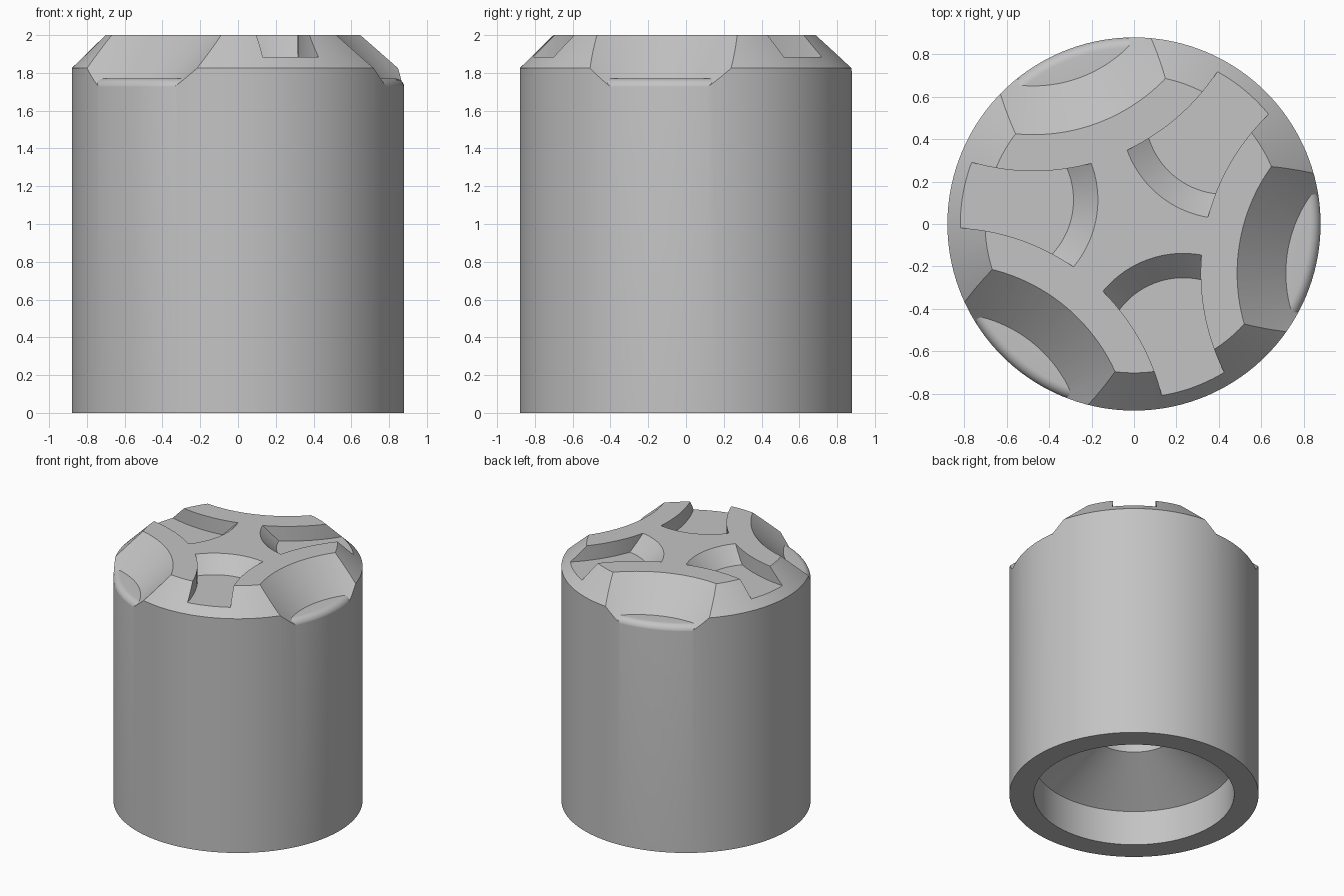
import bpy, math
from math import cos, sin, pi, radians

if "Cube" in bpy.data.objects:
    bpy.data.objects.remove(bpy.data.objects["Cube"], do_unlink=True)

RADIUS = 0.88
SEGMENTS = 144
AXIS_ANGLE = radians(-9.75)      # direction of the first scallop
SCALLOP_DIST = 1.372
SCALLOP_TOP = 0.866              # scallop radius at the top face

grey = bpy.data.materials.new("plain grey")
grey.use_nodes = True
colour = (0.55, 0.55, 0.55, 1)
grey.diffuse_color = colour
grey.node_tree.nodes["Principled BSDF"].inputs["Base Color"].default_value = colour


def lathe(name, profile, centre=(0, 0)):
    """Closed solid turned about a vertical axis; profile runs pole to pole."""
    cx, cy = centre
    verts, rings, faces = [], [], []
    for r, z in profile:
        count = 1 if r == 0 else SEGMENTS
        rings.append([len(verts) + i for i in range(count)])
        for i in range(count):
            a = 2 * pi * i / SEGMENTS
            verts.append((cx + r * cos(a), cy + r * sin(a), z))
    for low, high in zip(rings, rings[1:]):
        for i in range(SEGMENTS):
            j = (i + 1) % SEGMENTS
            if len(low) == 1:
                faces.append((low[0], high[j], high[i]))
            elif len(high) == 1:
                faces.append((low[i], low[j], high[0]))
            else:
                faces.append((low[i], low[j], high[j], high[i]))
    mesh = bpy.data.meshes.new(name)
    mesh.from_pydata(verts, [], faces)
    mesh.materials.append(grey)
    obj = bpy.data.objects.new(name, mesh)
    bpy.context.collection.objects.link(obj)
    return obj


def cut(target, cutter, keep=False):
    """Subtract cutter from target."""
    mod = target.modifiers.new("cut", "BOOLEAN")
    mod.operation = "DIFFERENCE"
    mod.solver = "EXACT"
    mod.object = cutter
    bpy.context.view_layer.objects.active = target
    bpy.ops.object.modifier_apply(modifier=mod.name)
    if not keep:
        bpy.data.objects.remove(cutter, do_unlink=True)


def polar(dist, angle):
    return dist * cos(angle), dist * sin(angle)


def frustum(name, centre, r0, z0, r1, z1):
    return lathe(name, [(0, z0), (r0, z0), (r1, z1), (0, z1)], centre)


# Body: stepped socket underneath, chamfered rim on top
body = lathe("cylinder_body", [
    (0, 1.3), (0.3, 1.3), (0.3, 0.52), (0.707, 0.27), (0.707, 0),
    (RADIUS, 0), (RADIUS, 1.825), (0.702, 2), (0, 2)])

# Rounded shoulder that forms the floor of each scallop
edge = RADIUS + 0.0008
shoulder = lathe("shoulder_helper", [(0, 1.5), (edge, 1.5)] + [
    (edge - 0.05 + 0.05 * cos(a), 1.72 + 0.05 * sin(a))
    for a in (pi / 2 * i / 8 for i in range(9))] + [(0, 1.77)])

for k in range(3):
    turn = AXIS_ANGLE + k * 2 * pi / 3
    # Conical scallop in the rim
    scallop = frustum("scallop_cutter", polar(SCALLOP_DIST, turn),
                      SCALLOP_TOP - 0.35, 1.65, SCALLOP_TOP + 0.1, 2.1)
    cut(scallop, shoulder, keep=True)
    cut(body, scallop)

    # Slot between scallops: sloped inner end, side walls concentric with scallops
    middle = turn + pi / 3
    slot = frustum("slot_cutter", polar(0.67, middle), 0.375, 1.885, 0.59, 2.1)
    for side in (-1, 1):
        wall = frustum("slot_wall_helper", polar(SCALLOP_DIST, middle + side * pi / 3),
                       1.038, 1.8, 1.038, 2.2)
        cut(slot, wall)
    cut(body, slot)

bpy.data.objects.remove(shoulder, do_unlink=True)

# Smooth curved walls, sharp edges
bpy.ops.object.select_all(action="DESELECT")
body.select_set(True)
bpy.context.view_layer.objects.active = body
bpy.ops.object.shade_smooth_by_angle(angle=radians(25))
